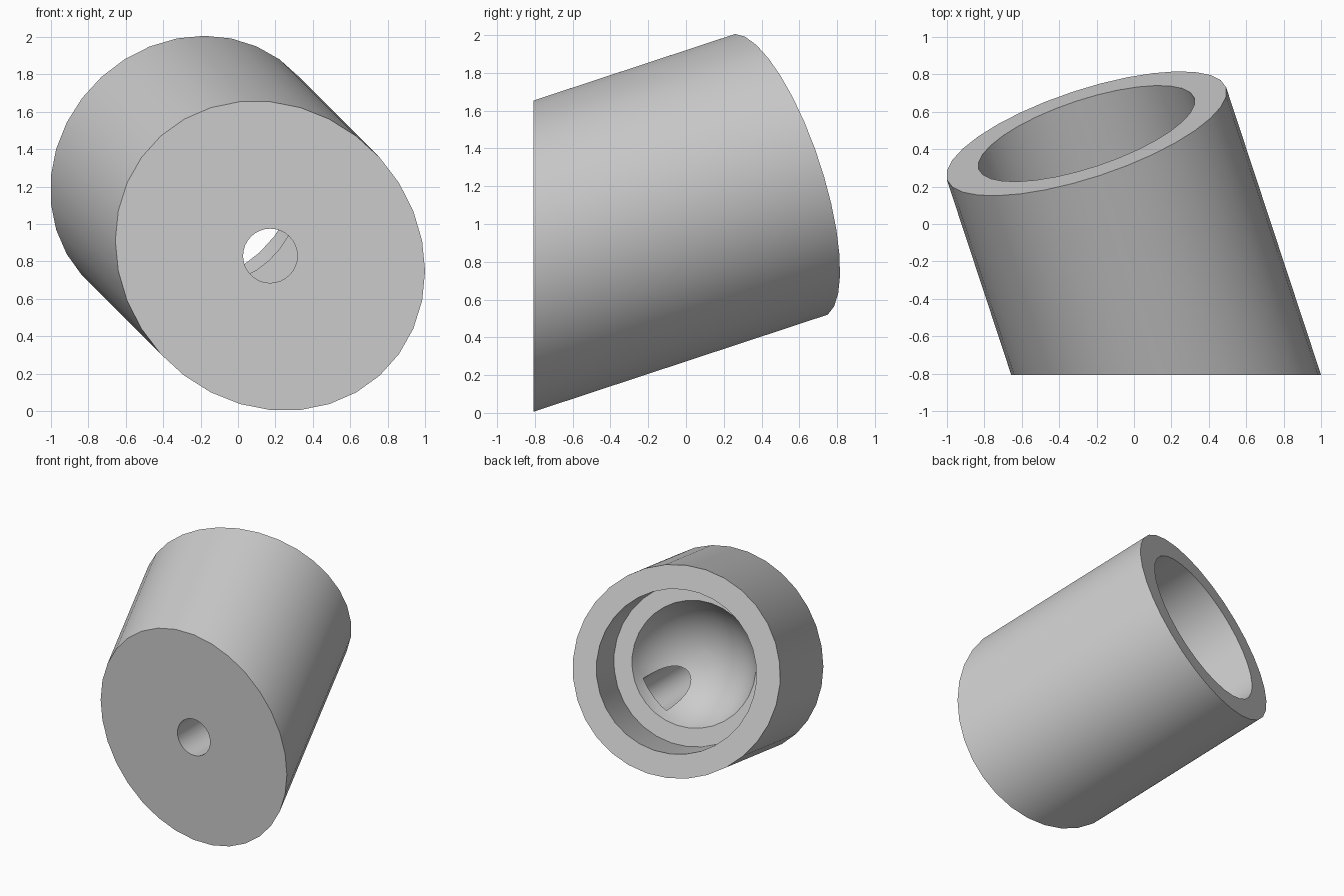
import bpy
import bmesh
import math
from mathutils import Vector, Matrix

old = bpy.data.objects.get("Cube")
if old:
    bpy.data.objects.remove(old, do_unlink=True)

SEGMENTS = 32
FRONT = Vector((0.172, -0.807, 0.83))       # centre of the slanted front face
AXIS = Vector((-0.33, 1, 0.33)).normalized()
LENGTH = 1.424                              # along the axis, front to rim
OUTER, BORE, MOUTH = 0.786, 0.607, 0.47
LEDGE = 0.96                                # axial height of the inner ledge
CUP_DEPTH = 0.31
HOLE_RADIUS, HOLE_END = 0.145, 0.16

grey = bpy.data.materials.new("plain grey")
grey.use_nodes = True
colour = (0.6, 0.6, 0.6, 1)
grey.diffuse_color = colour
grey.node_tree.nodes["Principled BSDF"].inputs["Base Color"].default_value = colour


def add_object(name, bm):
    bmesh.ops.recalc_face_normals(bm, faces=bm.faces)
    mesh = bpy.data.meshes.new(name)
    bm.to_mesh(mesh)
    bm.free()
    mesh.materials.append(grey)
    obj = bpy.data.objects.new(name, mesh)
    bpy.context.collection.objects.link(obj)
    return obj


def lathe(bm, profile):
    """Rings around z joined by quads, both ends closed."""
    rings = []
    for radius, height in profile:
        angles = [math.tau * i / SEGMENTS for i in range(SEGMENTS)]
        rings.append([bm.verts.new((radius * math.cos(a), radius * math.sin(a), height))
                      for a in angles])
    for low, high in zip(rings, rings[1:]):
        for i in range(SEGMENTS):
            j = (i + 1) % SEGMENTS
            bm.faces.new((low[i], low[j], high[j], high[i]))
    bm.faces.new(rings[0])
    bm.faces.new(rings[-1])


# Body profile: outer wall, rim, bore, ledge, then the round cup
cup_radius = (MOUTH ** 2 + CUP_DEPTH ** 2) / (2 * CUP_DEPTH)
cup_centre = LEDGE - CUP_DEPTH + cup_radius
cup_angle = math.asin(MOUTH / cup_radius)
profile = [(OUTER, -0.7), (OUTER, LENGTH), (BORE, LENGTH), (BORE, LEDGE)]
STEPS = 12
for k in range(STEPS):
    a = cup_angle * (1 - k / STEPS)
    profile.append((cup_radius * math.sin(a), cup_centre - cup_radius * math.cos(a)))

bm = bmesh.new()
lathe(bm, profile)
place = Matrix.Translation(FRONT) @ AXIS.to_track_quat('Z', 'Y').to_matrix().to_4x4()
bmesh.ops.transform(bm, matrix=place, verts=bm.verts)

# Slanted front: slice upright and close
cut = bmesh.ops.bisect_plane(bm, geom=bm.verts[:] + bm.edges[:] + bm.faces[:],
                             plane_co=FRONT, plane_no=(0, -1, 0), clear_outer=True)
edges = [e for e in cut["geom_cut"] if isinstance(e, bmesh.types.BMEdge)]
bmesh.ops.contextual_create(bm, geom=edges)
body = add_object("hollow_body", bm)

# Straight hole from the front into the cup
bm = bmesh.new()
start = FRONT.y - 0.2
depth = HOLE_END - start
spot = Matrix.Translation((FRONT.x, start + depth / 2, FRONT.z))
bmesh.ops.create_cone(bm, cap_ends=True, segments=SEGMENTS, radius1=HOLE_RADIUS,
                      radius2=HOLE_RADIUS, depth=depth,
                      matrix=spot @ Matrix.Rotation(math.pi / 2, 4, 'X'))
cutter = add_object("hole_cutter", bm)
cutter.hide_render = True

drill = body.modifiers.new("front hole", 'BOOLEAN')
drill.operation = 'DIFFERENCE'
drill.solver = 'EXACT'
drill.object = cutter

bpy.ops.object.select_all(action='DESELECT')
body.select_set(True)
bpy.context.view_layer.objects.active = body
bpy.ops.object.modifier_apply(modifier=drill.name)
bpy.data.objects.remove(cutter, do_unlink=True)
bpy.ops.object.shade_smooth_by_angle(angle=math.radians(30))
